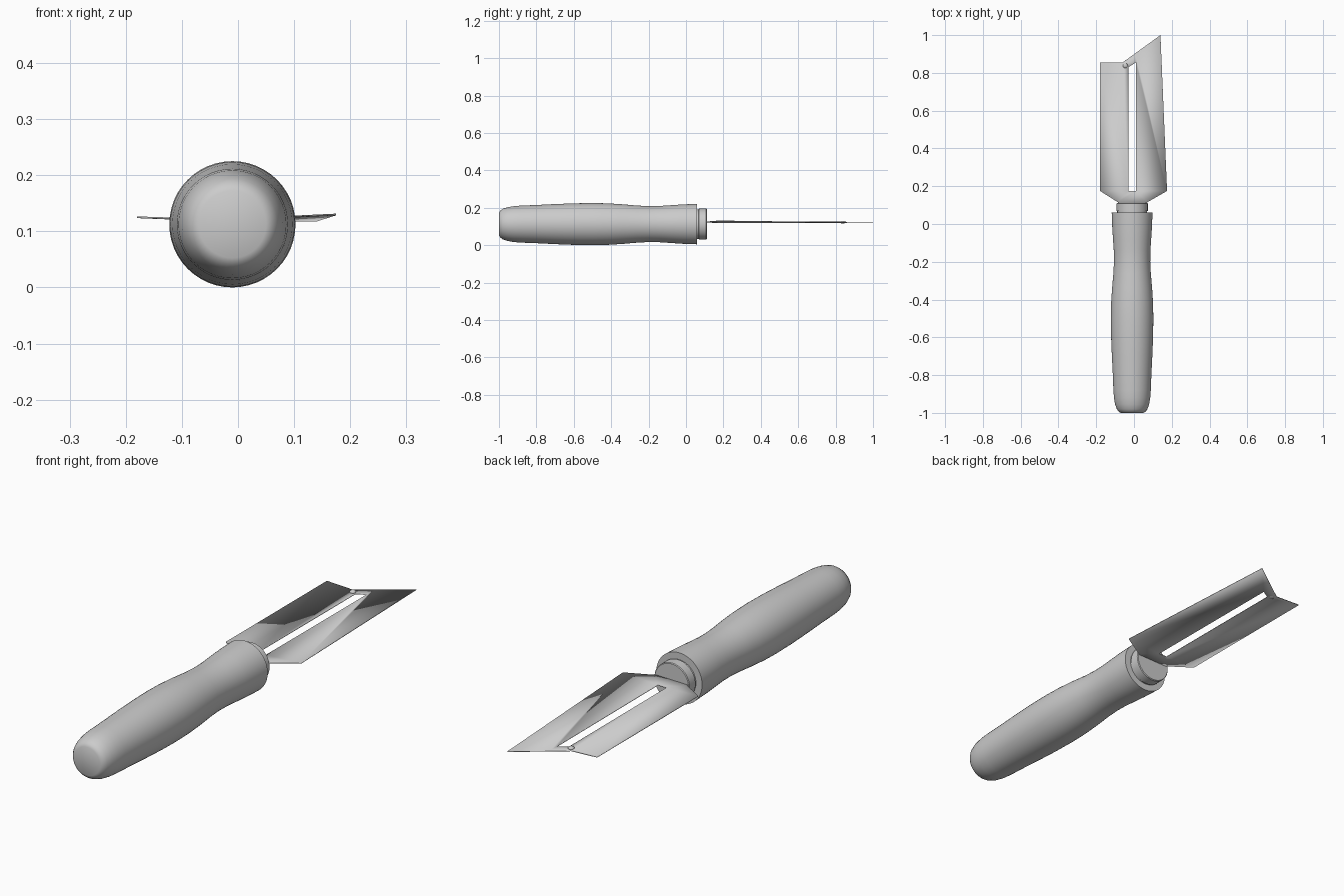
import bpy, bmesh, math

if "Cube" in bpy.data.objects:
    bpy.data.objects.remove(bpy.data.objects["Cube"])

CX, CZ = -0.01, 0.1125   # handle axis


def finish(name, bm, angle=40):
    bmesh.ops.recalc_face_normals(bm, faces=bm.faces)
    me = bpy.data.meshes.new(name)
    bm.to_mesh(me)
    bm.free()
    ob = bpy.data.objects.new(name, me)
    bpy.context.collection.objects.link(ob)
    bpy.ops.object.select_all(action='DESELECT')
    ob.select_set(True)
    bpy.context.view_layer.objects.active = ob
    bpy.ops.object.shade_smooth_by_angle(angle=math.radians(angle))
    return ob


def lathe(name, profile, seg=48):
    """Closed solid turned around the handle axis from (y, radius) points."""
    bm = bmesh.new()
    rings = []
    for y, r in profile:
        rings.append([bm.verts.new((CX + r * math.cos(2 * math.pi * i / seg), y,
                                    CZ + r * math.sin(2 * math.pi * i / seg)))
                      for i in range(seg)])
    for a, b in zip(rings, rings[1:]):
        for i in range(seg):
            j = (i + 1) % seg
            bm.faces.new((a[i], a[j], b[j], b[i]))
    bm.faces.new(rings[0])
    bm.faces.new(rings[-1])
    return finish(name, bm)


# Turned grip with a waist and a flared front end
lathe("handle", [(-1.0, 0.06), (-0.993, 0.072), (-0.98, 0.081), (-0.955, 0.09),
                 (-0.92, 0.096), (-0.88, 0.099), (-0.8, 0.102), (-0.7, 0.107),
                 (-0.6, 0.111), (-0.5, 0.1125), (-0.42, 0.111), (-0.34, 0.106),
                 (-0.26, 0.099), (-0.2, 0.096), (-0.14, 0.097), (-0.08, 0.101),
                 (-0.02, 0.105), (0.06, 0.108)])

# Collar holding the blade
lathe("ferrule", [(0.05, 0.079), (0.068, 0.079), (0.069, 0.083), (0.108, 0.083), (0.111, 0.08)])

# Slotted sheet blade: shoulder, slanted cutting side, bridge, left strip
pts = [(-0.075, 0.08, 0.122), (0.06, 0.08, 0.123), (0.07, 0.115, 0.125),
       (0.175, 0.175, 0.130), (0.01, 0.175, 0.121), (-0.03, 0.175, 0.120),
       (-0.18, 0.175, 0.125), (-0.085, 0.115, 0.122), (0.14, 1.0, 0.119),
       (0.01, 0.906, 0.119), (0.01, 0.855, 0.119), (-0.06, 0.855, 0.120),
       (-0.03, 0.83, 0.119), (-0.18, 0.855, 0.125)]
bm = bmesh.new()
v = [bm.verts.new(p) for p in pts]
for f in ((0, 1, 2, 7), (7, 2, 4, 5), (2, 3, 4), (7, 5, 6), (4, 3, 8, 9, 10),
          (10, 9, 11, 12), (6, 5, 12, 11, 13)):
    bm.faces.new([v[i] for i in f])
blade = finish("blade", bm, 30)
solid = blade.modifiers.new("thickness", 'SOLIDIFY')
solid.thickness = 0.003
solid.offset = 0

# Small rivet at the top of the slot
bm = bmesh.new()
bmesh.ops.create_uvsphere(bm, u_segments=20, v_segments=10, radius=0.013)
bmesh.ops.scale(bm, vec=(1, 1, 0.55), verts=bm.verts)
bmesh.ops.translate(bm, vec=(-0.046, 0.838, 0.1225), verts=bm.verts)
finish("rivet", bm)
